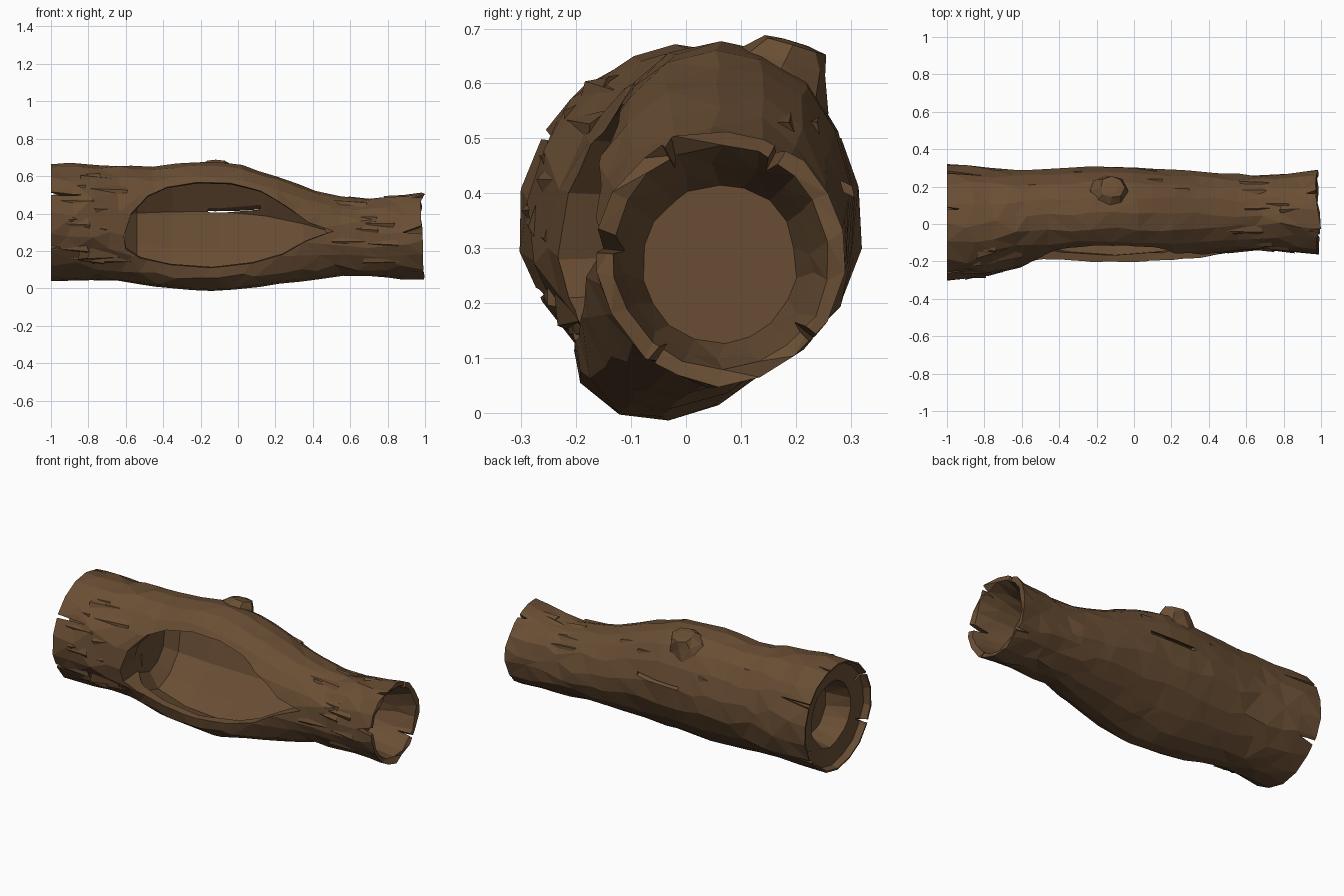
import bpy, bmesh, math, random
from mathutils import Vector, Matrix

if "Cube" in bpy.data.objects:
    bpy.data.objects.remove(bpy.data.objects["Cube"])

rng = random.Random(11)

# x, ymin, ymax, zmin, zmax, forward sag of the lower half
SECTIONS = [
    (-1.00, -0.305, 0.32, 0.04, 0.665, 0.00), (-0.80, -0.285, 0.31, 0.04, 0.665, 0.00),
    (-0.60, -0.22, 0.295, 0.035, 0.655, 0.03), (-0.45, -0.195, 0.30, 0.02, 0.655, 0.06),
    (-0.20, -0.19, 0.315, 0.00, 0.68, 0.09), (0.00, -0.19, 0.31, 0.01, 0.665, 0.09),
    (0.20, -0.195, 0.295, 0.03, 0.605, 0.06), (0.40, -0.17, 0.28, 0.05, 0.525, 0.03),
    (0.55, -0.145, 0.27, 0.065, 0.49, 0.01), (0.70, -0.145, 0.265, 0.06, 0.48, 0.00),
    (0.85, -0.155, 0.275, 0.05, 0.495, 0.00), (1.00, -0.165, 0.29, 0.05, 0.52, 0.00)]


def section(x):
    x = max(-1, min(1, x))
    for a, b in zip(SECTIONS, SECTIONS[1:]):
        if x <= b[0]:
            t = (x - a[0]) / (b[0] - a[0])
            return [p + (q - p) * t for p, q in zip(a, b)]


def on_log(x, ang, s=1.0):
    """Point on the log at length x and angle (0 = back, 90 = top, 180 = front)."""
    _, y0, y1, z0, z1, k = section(x)
    c, n = math.cos(ang), math.sin(ang)
    s *= 1 + 1.3 * k * max(0, math.cos(ang - math.radians(236))) ** 6
    return Vector((x, (y0 + y1) / 2 + s * ((y1 - y0) / 2 * c + k * min(n, 0)),
                   (z0 + z1) / 2 + s * (z1 - z0) / 2 * n))


bark = bpy.data.materials.new("bark")
bark.diffuse_color = (0.14, 0.075, 0.034, 1)
bark.use_nodes = True
bark.node_tree.nodes["Principled BSDF"].inputs["Base Color"].default_value = bark.diffuse_color


def finish(bm, name):
    bmesh.ops.recalc_face_normals(bm, faces=bm.faces)
    me = bpy.data.meshes.new(name)
    bm.to_mesh(me)
    bm.free()
    me.materials.append(bark)
    ob = bpy.data.objects.new(name, me)
    bpy.context.collection.objects.link(ob)
    return ob


def loft(rings, name, triangulate=False):
    bm = bmesh.new()
    vs = [[bm.verts.new(p) for p in r] for r in rings]
    n = len(vs[0])
    for a, b in zip(vs, vs[1:]):
        for i in range(n):
            bm.faces.new((a[i], a[(i + 1) % n], b[(i + 1) % n], b[i]))
    bm.faces.new(vs[0])
    bm.faces.new(vs[-1])
    if triangulate:
        bmesh.ops.triangulate(bm, faces=[f for f in bm.faces if len(f.verts) == 4])
    return finish(bm, name)


# Log body: left recess, bark, right recess in one loft
SIDES = 18
angles = [2 * math.pi * (i + 0.5) / SIDES for i in range(SIDES)]
grain = [rng.uniform(0.985, 1.012) for _ in angles]


def ring(x, s, jitter=0.0, xj=0.0):
    return [on_log(x + rng.uniform(-xj, xj), a + rng.uniform(-1, 1) * jitter * 3,
                   s * g * (1 + rng.uniform(-jitter, jitter * 0.7))) for a, g in zip(angles, grain)]


rings = [ring(-0.82, 0.50, 0.03), ring(-0.955, 0.60, 0.03), ring(-0.965, 0.93, 0.01),
         ring(-1.0, 0.97, 0.005), ring(-1.0, 1.0, 0.008)]
x = -0.88
while x < 0.93:
    rough = 0.04 if x < -0.55 or x > 0.45 else 0.016
    rings.append(ring(x, 1.0, rough, 0.035))
    x += 0.11
rings += [ring(0.985, 1.0, 0.02, 0.015), ring(0.98, 0.88, 0.02, 0.01),
          ring(0.88, 0.79, 0.03, 0.02), ring(0.76, 0.68, 0.03)]
log = loft(rings, "hollow_log", True)
cutters = []

# Inner cavity: sloping floor, back wall and overhanging ceiling
cavity = [(-0.60, 0.55), (-0.54, 0.80), (-0.35, 0.89), (-0.1, 0.90), (0.15, 0.89), (0.35, 0.82), (0.5, 0.4)]
cutters.append(loft([[on_log(cx, math.radians(d), s) for d in (14, 62, 105, 140, 185, 232, 275, 305, 335)]
                     for cx, s in cavity], "cavity_cutter"))

# Lens-shaped opening in the front
lens = [(-0.61, 0.28), (-0.57, 0.40), (-0.48, 0.50), (-0.38, 0.55), (-0.22, 0.58), (-0.04, 0.575),
        (0.12, 0.53), (0.26, 0.44), (0.38, 0.35), (0.51, 0.305), (0.36, 0.25), (0.24, 0.18),
        (0.08, 0.135), (-0.14, 0.11), (-0.36, 0.125), (-0.52, 0.16), (-0.60, 0.21)]
cutters.append(loft([[(px, py, 0.33 + (pz - 0.33) * f) for px, pz in lens]
                     for py, f in ((-0.6, 1.1), (-0.2, 1.0), (-0.04, 0.9))], "opening_cutter"))

# Narrow slit through the back wall
bm = bmesh.new()
bmesh.ops.create_cube(bm, size=1, matrix=Matrix.Translation((-0.02, 0.30, 0.405))
                      @ Matrix.Rotation(-0.45, 4, 'X') @ Matrix.Diagonal((0.28, 0.2, 0.016, 1)))
cutters.append(finish(bm, "slit_cutter"))


# Split notches at both ends
def notch(x_end, x_tip, deg, w):
    a = math.radians(deg)
    sx = math.copysign(0.06, x_end)
    tri = []
    for s in (0.8, 1.2):
        pts = [on_log(x_end, a - w, s), on_log(x_end, a + w, s), on_log(x_tip, a + 0.03, s)]
        pts[0].x += sx
        pts[1].x += sx
        tri.append(pts)
    cutters.append(loft(tri, "notch_cutter"))


for deg, tip, w in ((150, -0.82, 0.04), (205, -0.93, 0.05), (30, -0.80, 0.05), (-35, -0.90, 0.06), (75, -0.92, 0.03)):
    notch(-1, tip, deg, w)
for deg, tip, w in ((172, 0.88, 0.16), (235, 0.91, 0.05), (-40, 0.90, 0.07), (60, 0.92, 0.12), (115, 0.93, 0.08)):
    notch(1, tip, deg, w)

for c in cutters:
    c.hide_render = True
    mod = log.modifiers.new("cut", 'BOOLEAN')
    mod.operation = 'DIFFERENCE'
    mod.solver = 'EXACT'
    mod.object = c
bpy.context.view_layer.update()
log_eval = log.evaluated_get(bpy.context.evaluated_depsgraph_get())
cut_mesh = bpy.data.meshes.new_from_object(log_eval)
log.modifiers.clear()
log.data = cut_mesh
for c in cutters:
    bpy.data.objects.remove(c)

# Broken branch stub on top
stub = []
for h, r in ((-0.06, 0.12), (0.0, 0.085), (0.03, 0.06), (0.035, 0.03)):
    stub.append([(-0.13 + 0.4 * h + 1.1 * r * math.cos(t) * rng.uniform(0.85, 1.1),
                  0.18 + 0.5 * h + r * math.sin(t) * rng.uniform(0.85, 1.1),
                  0.64 + h - 0.3 * r * math.sin(t)) for t in [i * math.pi / 4 for i in range(8)]])
loft(stub, "branch_stub", True)

# Raised bark slivers on the rough ends
bm = bmesh.new()
for i in range(34):
    if i < 16:
        sx, a = rng.uniform(-0.88, -0.68), math.radians(rng.uniform(120, 235))
    elif i < 28:
        sx, a = rng.uniform(0.58, 0.86), math.radians(rng.uniform(40, 240))
    else:
        sx, a = rng.uniform(-0.7, 0.7), math.radians(rng.uniform(-30, 60))
    ln, w = rng.uniform(0.07, 0.12), rng.uniform(0.10, 0.18)
    d = rng.choice((-1, 1))
    pts = [on_log(sx - d * ln, a, 0.97), on_log(sx + d * ln * 0.6, a - w, 0.95),
           on_log(sx + d * ln * 0.7, a + w, 0.95), on_log(sx + d * ln * 0.8, a + 0.03, rng.uniform(1.01, 1.035))]
    v = [bm.verts.new(p) for p in pts]
    for f in ((0, 1, 2), (0, 1, 3), (1, 2, 3), (0, 2, 3)):
        bm.faces.new([v[j] for j in f])
finish(bm, "bark_slivers")
